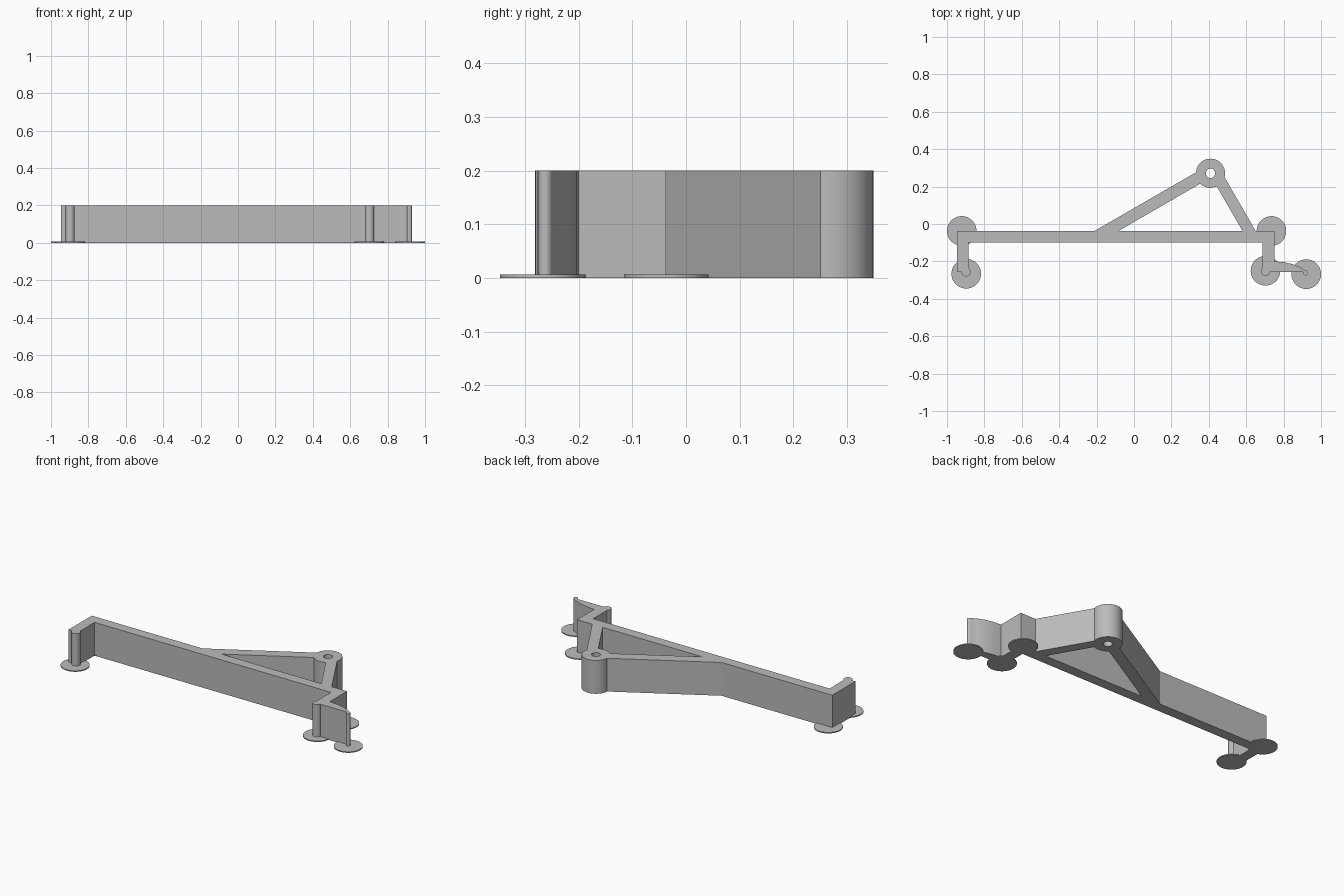
import bpy, bmesh, math
from mathutils import Vector

cube = bpy.data.objects.get("Cube")
if cube:
    bpy.data.objects.remove(cube, do_unlink=True)

HEIGHT, PAD, TOP_Y = 0.2, 0.006, -0.037

grey = bpy.data.materials.new("plain grey")
grey.use_nodes = True
colour = (0.5, 0.5, 0.5, 1)
grey.diffuse_color = colour
grey.node_tree.nodes["Principled BSDF"].inputs["Base Color"].default_value = colour


def prism(name, points, low=0.0, high=HEIGHT):
    """Extrude a counter-clockwise outline upwards."""
    bm = bmesh.new()
    face = bm.faces.new([bm.verts.new((x, y, low)) for x, y in points])
    top = bmesh.ops.extrude_face_region(bm, geom=[face])["geom"]
    verts = [v for v in top if isinstance(v, bmesh.types.BMVert)]
    bmesh.ops.translate(bm, verts=verts, vec=(0, 0, high - low))
    bmesh.ops.recalc_face_normals(bm, faces=bm.faces)
    mesh = bpy.data.meshes.new(name)
    bm.to_mesh(mesh)
    bm.free()
    mesh.materials.append(grey)
    ob = bpy.data.objects.new(name, mesh)
    bpy.context.collection.objects.link(ob)
    return ob


def box(name, x0, x1, y0, y1):
    return prism(name, [(x0, y0), (x1, y0), (x1, y1), (x0, y1)])


def disc(name, x, y, r, low=0.0, high=HEIGHT, sides=48):
    ring = [math.tau * i / sides for i in range(sides)]
    return prism(name, [(x + r * math.cos(a), y + r * math.sin(a)) for a in ring], low, high)


def combine(target, tool, operation):
    mod = target.modifiers.new(operation, 'BOOLEAN')
    mod.operation, mod.solver, mod.object = operation, 'EXACT', tool
    bpy.context.view_layer.objects.active = target
    bpy.ops.object.modifier_apply(modifier=mod.name)
    bpy.data.objects.remove(tool, do_unlink=True)


# Main bar with its two downturned legs
body = box("bracket_body", -0.947, 0.751, -0.099, TOP_Y)
parts = [
    box("left_leg", -0.947, -0.885, -0.257, -0.06),
    box("right_leg", 0.687, 0.751, -0.257, -0.06),
]

# Two sloping struts meeting at the pivot boss
boss = Vector((0.409, 0.271))
parts += [
    prism("long_strut", [(-0.211, TOP_Y), (-0.211, -0.06), (-0.083, -0.06),
                         (-0.083, TOP_Y), (0.372, 0.226), (0.345, 0.284)]),
    prism("short_strut", [(0.58, TOP_Y), (0.58, -0.06), (0.65, -0.06),
                          (0.65, TOP_Y), (0.482, 0.254), (0.42, 0.24)]),
    disc("pivot_boss", *boss, 0.078),
]

# Curved finger reaching sideways from the right leg
parts.append(prism("finger", [(0.72, -0.257), (0.92, -0.257), (0.92, -0.25), (0.89, -0.232),
                              (0.85, -0.215), (0.80, -0.204), (0.75, -0.2), (0.72, -0.2)]))

# Rounded contact tips
for name, x, y, r in (("left_tip", -0.898, -0.256, 0.025),
                      ("right_tip", 0.703, -0.252, 0.025),
                      ("finger_tip", 0.917, -0.262, 0.013)):
    parts.append(disc(name, x, y, r, sides=24))

for part in parts:
    combine(body, part, 'UNION')

# Pivot hole
combine(body, disc("pivot_hole", *boss, 0.025, -0.1, HEIGHT + 0.1, 32), 'DIFFERENCE')

# Thin round pads under the corners and tips
pads = [disc(name, x, y, 0.079, 0, PAD) for name, x, y in (
    ("left_corner_pad", -0.921, TOP_Y), ("right_corner_pad", 0.735, TOP_Y),
    ("left_tip_pad", -0.897, -0.266), ("right_tip_pad", 0.703, -0.25),
    ("finger_tip_pad", 0.921, -0.268))]

# Round walls smooth, corners sharp
bpy.ops.object.select_all(action='DESELECT')
for ob in [body] + pads:
    ob.select_set(True)
bpy.context.view_layer.objects.active = body
bpy.ops.object.shade_smooth_by_angle(angle=math.radians(28))
